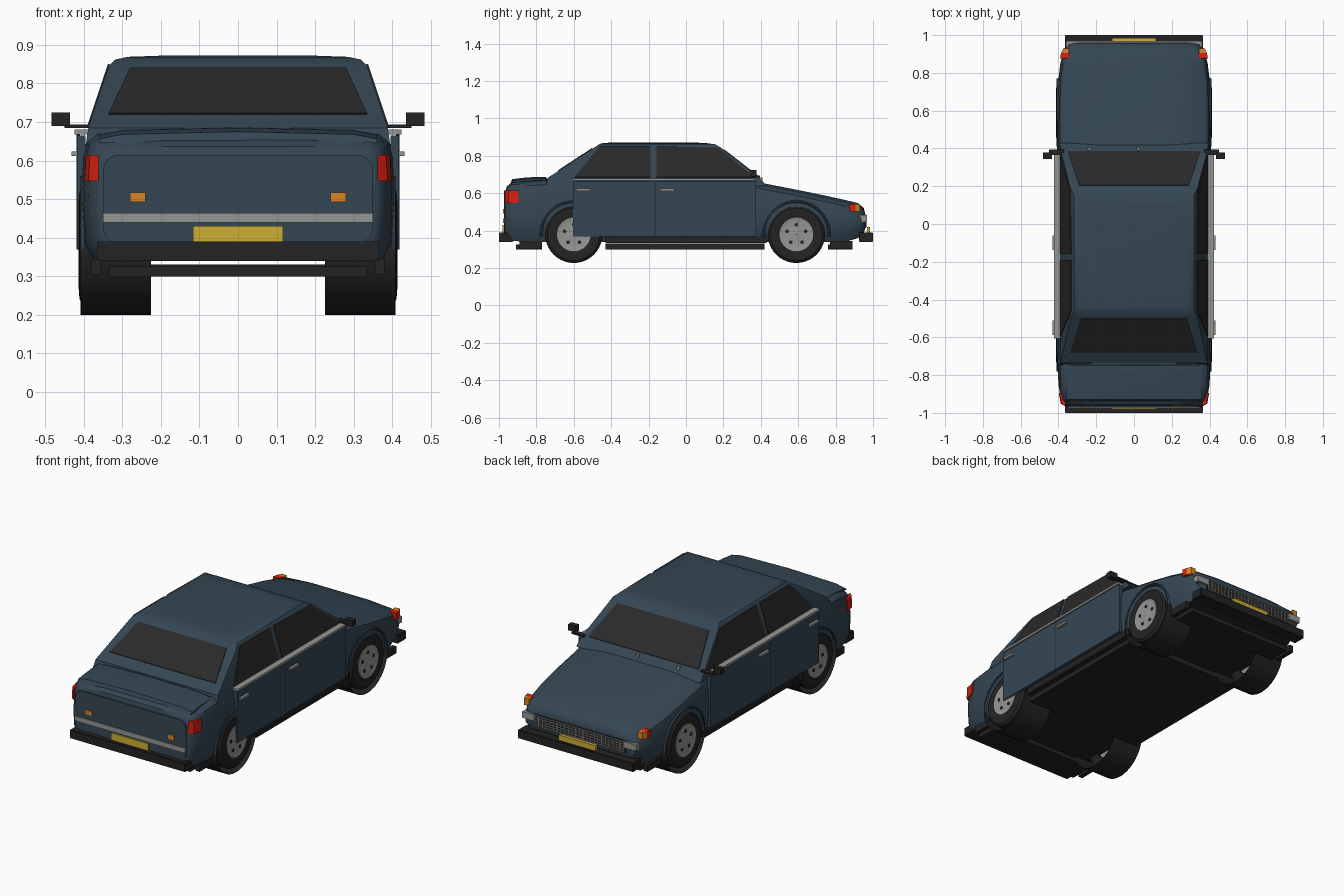
import bpy, bmesh, math
from mathutils import Vector

if "Cube" in bpy.data.objects:
    bpy.data.objects.remove(bpy.data.objects["Cube"])


def mat(name, c):
    m = bpy.data.materials.new(name)
    m.diffuse_color = (*c, 1)
    m.use_nodes = True
    m.node_tree.nodes["Principled BSDF"].inputs["Base Color"].default_value = m.diffuse_color
    return m


BLUE = mat("body blue", (0.035, 0.062, 0.087))
BLACK = mat("black trim", (0.017, 0.017, 0.017))
GLASS = mat("dark glass", (0.022, 0.022, 0.022))
GREY = mat("metal grey", (0.30, 0.30, 0.29))
YELLOW = mat("plate yellow", (0.62, 0.42, 0.035))
ORANGE = mat("signal orange", (0.68, 0.23, 0.02))
RED = mat("lamp red", (0.68, 0.015, 0.006))


def finish(name, bm, *mats, smooth=None, recalc=True):
    if recalc:
        bmesh.ops.recalc_face_normals(bm, faces=bm.faces)
    me = bpy.data.meshes.new(name)
    bm.to_mesh(me)
    bm.free()
    for m in mats:
        me.materials.append(m)
    ob = bpy.data.objects.new(name, me)
    bpy.context.collection.objects.link(ob)
    if smooth:
        bpy.ops.object.select_all(action='DESELECT')
        ob.select_set(True)
        bpy.context.view_layer.objects.active = ob
        bpy.ops.object.shade_smooth_by_angle(angle=math.radians(smooth))
    return ob


def box(name, m, x, y, z, bevel=0):
    bm = bmesh.new()
    bmesh.ops.create_cube(bm, size=1)
    for v in bm.verts:
        v.co = [a + (b - a) * (c + 0.5) for (a, b), c in zip((x, y, z), v.co)]
    if bevel:
        bmesh.ops.bevel(bm, geom=bm.edges[:], offset=bevel, segments=2, affect='EDGES')
    return finish(name, bm, m)


def pair(name, m, x, y, z):
    for side, s in (("right", 1), ("left", -1)):
        box(f"{side}_{name}", m, tuple(sorted((s * x[0], s * x[1]))), y, z)


def loft(name, rings, *mats, closed=True, smooth=35):
    bm = bmesh.new()
    rows = [[bm.verts.new(p) for p in r] for r in rings]
    n = len(rows[0])
    for a, b in zip(rows, rows[1:]):
        for i in range(n):
            bm.faces.new((a[i], a[(i + 1) % n], b[(i + 1) % n], b[i]))
    bm.faces.new(rows[0])
    bm.faces.new(rows[-1])
    return finish(name, bm, *mats, smooth=smooth)


def plate(name, m, pts, thick=0.006):
    # thin slab centred on a planar outline
    p = [Vector(q) for q in pts]
    n = (p[1] - p[0]).cross(p[2] - p[0]).normalized() * thick / 2
    return loft(name, [[q - n for q in p], [q + n for q in p]], m, smooth=None)


def lathe_x(name, m, cx, cy, cz, prof, seg=40, closed=True, smooth=35):
    # profile of (x, radius) turned about an axis parallel to x
    bm = bmesh.new()
    rows = [[bm.verts.new((cx + x, cy + r * math.cos(t), cz + r * math.sin(t)))
             for t in (2 * math.pi * k / seg for k in range(seg))] for x, r in prof]
    if closed:
        rows.append(rows[0])
    for a, b in zip(rows, rows[1:]):
        for i in range(seg):
            bm.faces.new((a[i], a[(i + 1) % seg], b[(i + 1) % seg], b[i]))
    if closed:
        return finish(name, bm, m, smooth=smooth)
    # open liners face their axis
    for f in bm.faces:
        f.normal_update()
        d = f.calc_center_median() - Vector((cx, cy, cz))
        d.x = 0
        if f.normal.dot(d) > 0:
            f.normal_flip()
    return finish(name, bm, m, smooth=smooth, recalc=False)


# Lower body: sections of (y, half width, bottom, top)
def section(y, w, b, t):
    h = t - b
    half = [(w - 0.03, b), (w - 0.005, b + 0.05), (w, b + 0.45 * h), (w - 0.004, t - 0.07),
            (w - 0.014, t - 0.03), (w - 0.04, t - 0.009), (w * 0.5, t + 0.002)]
    return [(x, y, z) for x, z in half] + [(-x, y, z) for x, z in reversed(half)]


body = loft("body", [section(*s) for s in (
    (-0.968, .355, .36, .60), (-0.958, .372, .35, .635), (-0.925, .388, .345, .66),
    (-0.85, .40, .34, .67), (-0.73, .405, .34, .678), (-0.3, .407, .34, .68),
    (0.2, .407, .34, .675), (0.38, .407, .34, .658), (0.60, .407, .34, .615),
    (0.75, .402, .34, .584), (0.85, .39, .34, .562), (0.92, .372, .36, .545),
    (0.95, .357, .385, .52), (0.958, .348, .41, .49))], BLUE, BLACK)
for f in body.data.polygons:
    if f.normal.z < -0.6:
        f.material_index = 1

# Cabin: rings of (z, half width, back y, front y)
CAB = [(.64, .395, -.75, .43), (.685, .388, -.735, .39), (.845, .335, -.49, .185),
       (.862, .318, -.465, .155), (.869, .285, -.44, .10), (.872, .20, -.36, .0)]
loft("cabin", [[(w, b, z), (w, f, z), (-w, f, z), (-w, b, z)] for z, w, b, f in CAB], BLUE, smooth=30)


def cab(z):
    (z0, *a), (z1, *b) = CAB[1], CAB[2]
    t = (z - z0) / (z1 - z0)
    return [p + (q - p) * t for p, q in zip(a, b)]


# Windows
plate("windshield", GLASS, [(x, cab(z)[2], z) for x, z in
                            ((-.35, .69), (.35, .69), (.29, .83), (-.29, .83))], .008)
plate("rear_window", GLASS, [(x, cab(z)[1], z) for x, z in
                             ((-.335, .72), (.335, .72), (.28, .838), (-.28, .838))], .008)
for side, s in (("right", 1), ("left", -1)):
    for name, outline in (("front", ((-.158, .685), (.365, .685), (.175, .842), (-.158, .85))),
                          ("back", ((-.595, .685), (-.19, .685), (-.19, .85), (-.462, .85)))):
        plate(f"{side}_{name}_side_window", GLASS, [(s * cab(z)[0], y, z) for y, z in outline], .008)

# Doors with belt strip, handles and seams
pair("door_panel", BLUE, (.395, .418), (-.605, .375), (.37, .665))
pair("belt_strip", GREY, (.385, .424), (-.605, .37), (.668, .68))
pair("door_seam", BLACK, (.41, .4185), (-.168, -.163), (.37, .668))
pair("sill", BLACK, (.36, .40), (-.43, .43), (.335, .37))
for n, y in (("front", -.10), ("back", -.55)):
    pair(f"{n}_door_handle", GREY, (.415, .432), (y - .038, y + .038), (.612, .624))

# Wheels, arch lips and open arch liners
for end, y in (("front", .59), ("back", -.60)):
    for side, s in (("right", 1), ("left", -1)):
        tag = f"{side}_{end}"
        lathe_x(f"{tag}_tyre", BLACK, 0, y, .38, [(s * x, r) for x, r in (
            (.31, .09), (.31, .135), (.32, .153), (.40, .153), (.411, .14), (.414, .10), (.408, .088))])
        lathe_x(f"{tag}_rim", GREY, 0, y, .38, [(s * x, r) for x, r in (
            (.33, .001), (.33, .09), (.413, .09), (.409, .075), (.411, .03), (.413, .001))])
        for k in range(5):
            a = math.pi / 2 + k * math.tau / 5
            lathe_x(f"{tag}_rim_hole_{k}", BLACK, 0, y + .052 * math.cos(a), .38 + .052 * math.sin(a),
                    [(s * .405, .001), (s * .405, .01), (s * .4125, .01), (s * .4125, .001)], 10)
        lathe_x(f"{tag}_arch_lip", BLUE, 0, y, .38, [(s * x, r) for x, r in (
            (.40, .183), (.409, .178), (.409, .172), (.40, .168))]).data
        lathe_x(f"{tag}_arch_liner", BLACK, 0, y, .38, [(s * .225, .18), (s * .409, .18)], closed=False)

# Clip the lower part of the arch lips away
for ob in [o for o in bpy.data.objects if o.name.endswith("arch_lip")]:
    bm = bmesh.new()
    bm.from_mesh(ob.data)
    bmesh.ops.bisect_plane(bm, geom=bm.verts[:] + bm.edges[:] + bm.faces[:], plane_co=(0, 0, .37),
                           plane_no=(0, 0, -1), clear_outer=True)
    bm.to_mesh(ob.data)
    bm.free()

# Underbody plates
box("floor_plate", BLACK, (-.375, .375), (-.43, .42), (.30, .33))
box("back_floor_plate", BLACK, (-.335, .335), (-.91, -.77), (.30, .325))
box("front_floor_plate", BLACK, (-.335, .335), (.76, .89), (.30, .325))
pair("back_tow_mount", BLACK, (.355, .38), (-.89, -.77), (.305, .345))
pair("front_tow_mount", BLACK, (.355, .38), (.77, .89), (.305, .345))

# Bumpers
box("back_bumper", BLACK, (-.365, .365), (-1, -.925), (.34, .39), .003)
box("front_bumper", BLACK, (-.365, .365), (.925, 1), (.34, .39), .003)

# Boot lid with rounded rear panel and raised lip
panel = []
for cx, cz, a0 in ((.31, .575, 0), (-.31, .575, 90), (-.31, .425, 180), (.31, .425, 270)):
    for k in range(5):
        a = math.radians(a0 + k * 22.5)
        panel.append((cx + .04 * math.cos(a), -.968, cz + .04 * math.sin(a)))
plate("boot_panel", BLUE, panel, .009)
loft("boot_lip", [[(x, y, z) for y, z in ((-.94, .645), (-.93, .668 + d), (-.85, .678 + d), (-.75, .68 + d), (-.73, .66))]
                  for x, d in ((-.36, -.012), (-.3, 0), (0, .007), (.3, 0), (.36, -.012))], BLUE)
box("boot_strip", GREY, (-.35, .35), (-.978, -.965), (.44, .464))
box("back_number_plate", YELLOW, (-.117, .117), (-.981, -.968), (.39, .43))
pair("back_signal", ORANGE, (.24, .28), (-.978, -.965), (.492, .517))
for side, s in (("right", 1), ("left", -1)):
    loft(f"{side}_tail_lamp", [[(s * x, y, z) for x, y in
         ((.362, -.90), (.362, -.968), (.387 + d, -.95), (.397 + d, -.895))]
         for z, d in ((.547, .001), (.615, -.003))], RED, smooth=None)

# Nose: grille, headlamps, corner lamps, plate
box("grille_back", BLACK, (-.29, .29), (.945, .962), (.415, .485))
for k in range(5):
    z = .42 + k * .014
    box(f"grille_bar_{k}", GREY, (-.285, .285), (.955, .968), (z, z + .005))
for k in range(25):
    x = -.282 + k * .0235
    box(f"grille_rib_{k}", GREY, (x - .002, x + .002), (.955, .966), (.42, .481))
pair("headlamp", GREY, (.285, .36), (.93, .968), (.447, .483))
for side, s in (("right", 1), ("left", -1)):
    for n, m, y0, y1, w0, w1 in (("marker_lamp", RED, .875, .905, .392, .386),
                                 ("front_signal", ORANGE, .905, .93, .386, .375)):
        loft(f"{side}_{n}", [[(s * x, y, z) for x, y in ((.345, y0), (w0, y0), (w1, y1), (.345, y1))]
                             for z in (.503, .543)], m, smooth=None)
box("front_number_plate", YELLOW, (-.117, .117), (.968, .985), (.385, .42))

# Door mirrors and washer jets
pair("mirror", BLACK, (.435, .483), (.345, .378), (.69, .724))
pair("mirror_arm", BLACK, (.37, .45), (.365, .395), (.685, .694))
for n, x in (("left", -.235), ("right", .025)):
    box(f"{n}_washer_jet", GREY, (x - .008, x + .008), (.392, .408), (.66, .685))
